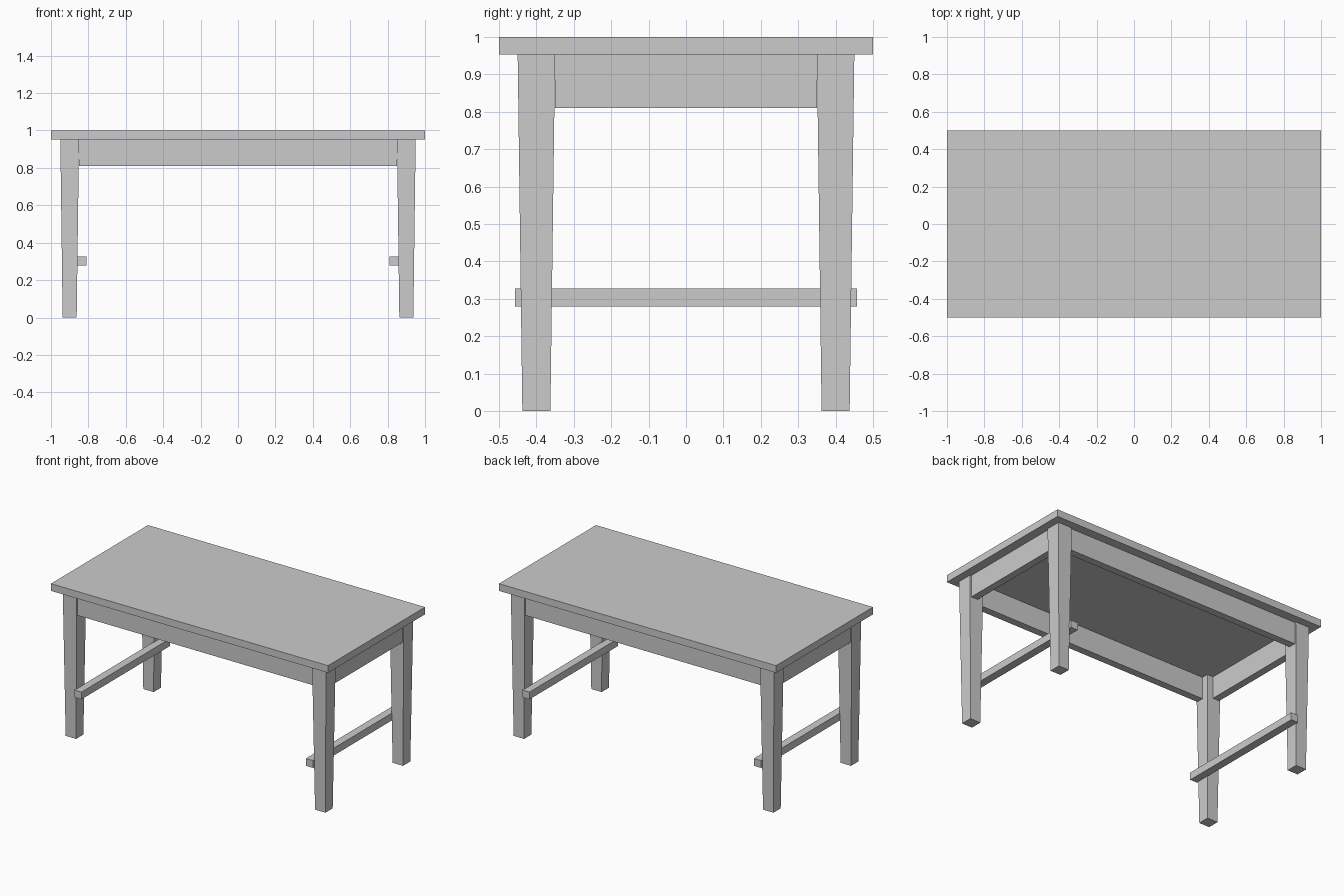
import bpy
import bmesh

if "Cube" in bpy.data.objects:
    bpy.data.objects.remove(bpy.data.objects["Cube"])


def box(name, x, y, z, taper=1.0):
    """Box from (min, max) ranges; taper scales the bottom face about its centre."""
    bm = bmesh.new()
    bmesh.ops.create_cube(bm, size=1)
    cx, cy, cz = [(r[0] + r[1]) / 2 for r in (x, y, z)]
    sx, sy, sz = [r[1] - r[0] for r in (x, y, z)]
    for v in bm.verts:
        k = taper if v.co.z < 0 else 1.0
        v.co = (cx + v.co.x * sx * k, cy + v.co.y * sy * k, cz + v.co.z * sz)
    mesh = bpy.data.meshes.new(name)
    bm.to_mesh(mesh)
    bm.free()
    obj = bpy.data.objects.new(name, mesh)
    bpy.context.collection.objects.link(obj)
    return obj


def span(sign, a, b):
    return tuple(sorted((sign * a, sign * b)))


UNDER = 0.953  # underside of the table top

# Table top
box("table_top", (-1, 1), (-0.5, 0.5), (UNDER, 1))

# Four tapered legs
for sx, side in ((-1, "left"), (1, "right")):
    for sy, end in ((-1, "front"), (1, "back")):
        box(f"{end}_{side}_leg", span(sx, 0.85, 0.95), span(sy, 0.35, 0.45),
            (0, UNDER), taper=0.75)

# Long aprons, slightly recessed from the leg faces
for s, end in ((-1, "front"), (1, "back")):
    box(f"{end}_apron", (-0.85, 0.85), span(s, 0.393, 0.441), (0.81, UNDER))

# Short aprons and the stretchers fixed to the inside of the legs
for s, side in ((-1, "left"), (1, "right")):
    box(f"{side}_apron", span(s, 0.893, 0.941), (-0.35, 0.35), (0.81, UNDER))
    box(f"{side}_stretcher", span(s, 0.81, 0.862), (-0.457, 0.457), (0.279, 0.327))
